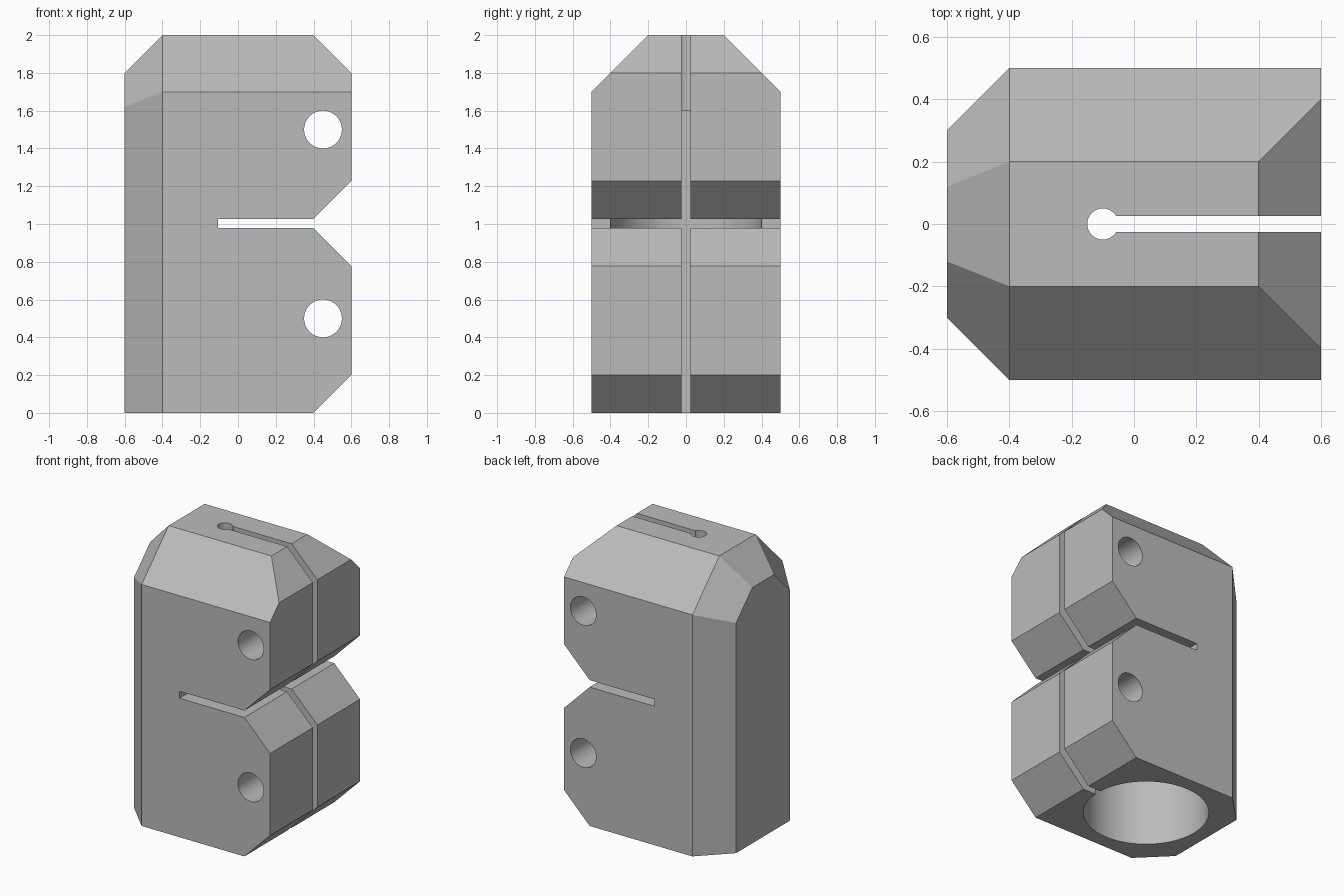
import bpy, bmesh, math
from mathutils import Vector

if "Cube" in bpy.data.objects:
    bpy.data.objects.remove(bpy.data.objects["Cube"], do_unlink=True)

grey = bpy.data.materials.new("light grey")
grey.use_nodes = True
colour = (0.5, 0.5, 0.5, 1)
grey.diffuse_color = colour
grey.node_tree.nodes["Principled BSDF"].inputs["Base Color"].default_value = colour


def add_object(name, bm):
    bmesh.ops.recalc_face_normals(bm, faces=bm.faces)
    mesh = bpy.data.meshes.new(name)
    bm.to_mesh(mesh)
    bm.free()
    mesh.materials.append(grey)
    obj = bpy.data.objects.new(name, mesh)
    bpy.context.collection.objects.link(obj)
    return obj


def box(name, low, high):
    bm = bmesh.new()
    bmesh.ops.create_cube(bm, size=1)
    for v in bm.verts:
        v.co = [(a + b) / 2 + c * (b - a) for a, b, c in zip(low, high, v.co)]
    return add_object(name, bm)


def prism(name, outline, axis, start, end):
    """Extrude an outline, given in (x, z) or (x, y), along axis y or z."""
    bm = bmesh.new()
    place = (lambda a, b: (a, start, b)) if axis == "y" else (lambda a, b: (a, b, start))
    face = bm.faces.new([bm.verts.new(place(*p)) for p in outline])
    grown = bmesh.ops.extrude_face_region(bm, geom=[face])["geom"]
    step = Vector((0, end - start, 0) if axis == "y" else (0, 0, end - start))
    bmesh.ops.translate(bm, vec=step, verts=[g for g in grown if isinstance(g, bmesh.types.BMVert)])
    return add_object(name, bm)


def circle(cx, cy, radius, count=64):
    return [(cx + radius * math.cos(math.tau * i / count),
             cy + radius * math.sin(math.tau * i / count)) for i in range(count)]


# Chamfered block: trim a box with planes (point, outward normal)
block = box("clamp_block", (-0.6, -0.5, 0), (0.6, 0.5, 2))
planes = [((-0.4, 0, 2), (-1, 0, 1)), ((0.4, 0, 2), (1, 0, 1)), ((0.4, 0, 0), (1, 0, -1))]
for s in (-1, 1):
    planes += [((0, s * 0.5, 1.7), (0, s, 1)),
               ((-0.4, s * 0.5, 0), (-1, s, 0)),
               ((-0.4, s * 0.5, 1.7), (-1.4, s, 1))]
bm = bmesh.new()
bm.from_mesh(block.data)
for point, normal in planes:
    bmesh.ops.bisect_plane(bm, geom=bm.verts[:] + bm.edges[:] + bm.faces[:], dist=1e-5,
                           plane_co=point, plane_no=normal, clear_outer=True)
    bmesh.ops.holes_fill(bm, edges=[e for e in bm.edges if e.is_boundary])
bmesh.ops.recalc_face_normals(bm, faces=bm.faces)
bm.to_mesh(block.data)
bm.free()

# Cutters: jaw notch with slot, bolt holes, blind bore, keyhole and split
low, high = 0.978, 1.027
notch = [(-0.105, low), (0.4, low), (0.8, low - 0.4), (0.8, high + 0.4), (0.4, high), (-0.105, high)]
cutters = [
    prism("notch_cutter", notch, "y", -1, 1),
    prism("lower_bolt_cutter", circle(0.45, 0.5, 0.1), "y", -1, 1),
    prism("upper_bolt_cutter", circle(0.45, 1.5, 0.1), "y", -1, 1),
    prism("bore_cutter", circle(-0.1, 0, 0.4, 96), "z", -0.5, 1.6),
    prism("keyhole_cutter", circle(-0.1, 0, 0.05, 32), "z", -0.6, 2.5),
    box("split_cutter", (-0.1, -0.025, -0.7), (1, 0.025, 2.6)),
]
bpy.ops.object.select_all(action="DESELECT")
block.select_set(True)
bpy.context.view_layer.objects.active = block
for cutter in cutters:
    mod = block.modifiers.new("cut", "BOOLEAN")
    mod.operation = "DIFFERENCE"
    mod.solver = "EXACT"
    mod.object = cutter
    bpy.ops.object.modifier_apply(modifier=mod.name)
    bpy.data.objects.remove(cutter, do_unlink=True)

# Smooth bores, crisp chamfers
bpy.ops.object.shade_smooth_by_angle(angle=math.radians(15))
